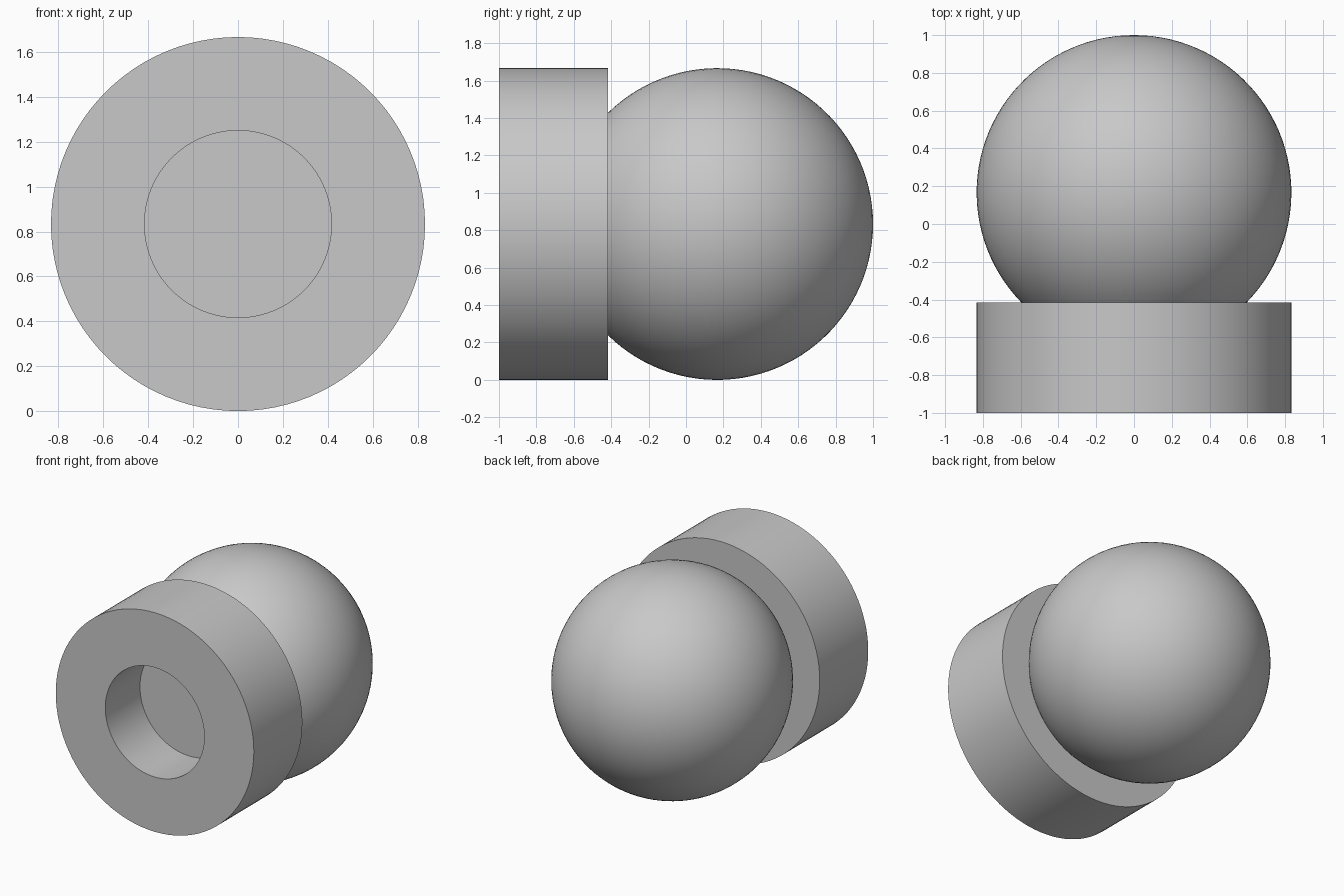
import bpy, bmesh, math
from mathutils import Matrix, Vector

cube = bpy.data.objects.get("Cube")
if cube:
    bpy.data.objects.remove(cube, do_unlink=True)

R = 5 / 6                 # ball and collar radius
BORE = R / 2              # socket radius and depth
BALL_Y = 1 - R
COLLAR_BACK = -1 + 0.7 * R
SEGMENTS = 96
ARC_STEPS = 40

grey = bpy.data.materials.new("grey")
grey.use_nodes = True
colour = (0.58, 0.58, 0.58, 1)
grey.diffuse_color = colour
grey.node_tree.nodes["Principled BSDF"].inputs["Base Color"].default_value = colour

# Half profile as (radius, y): socket floor, socket wall, collar, ball
profile = [(0, BORE - 1), (BORE, BORE - 1), (BORE, -1), (R, -1), (R, COLLAR_BACK)]
start = math.acos((BALL_Y - COLLAR_BACK) / R)
for i in range(ARC_STEPS + 1):
    a = start + (math.pi - start) * i / ARC_STEPS
    radius = R * math.sin(a) if i < ARC_STEPS else 0
    profile.append((radius, BALL_Y - R * math.cos(a)))

# Revolve the profile around the y axis
bm = bmesh.new()
verts = [bm.verts.new((r, y, 0)) for r, y in profile]
edges = [bm.edges.new(pair) for pair in zip(verts, verts[1:])]
bmesh.ops.spin(bm, geom=verts + edges, cent=(0, 0, 0), axis=(0, 1, 0),
               angle=math.tau, steps=SEGMENTS, use_merge=True)
bmesh.ops.remove_doubles(bm, verts=bm.verts, dist=1e-5)
bmesh.ops.recalc_face_normals(bm, faces=bm.faces)
bmesh.ops.transform(bm, matrix=Matrix.Translation(Vector((0, 0, R))), verts=bm.verts)

mesh = bpy.data.meshes.new("ball_knob")
bm.to_mesh(mesh)
bm.free()
mesh.materials.append(grey)
knob = bpy.data.objects.new("ball_knob", mesh)
bpy.context.collection.objects.link(knob)

# Smooth the curved walls, keep the rims crisp
bpy.ops.object.select_all(action="DESELECT")
knob.select_set(True)
bpy.context.view_layer.objects.active = knob
bpy.ops.object.shade_smooth_by_angle(angle=math.radians(30))
